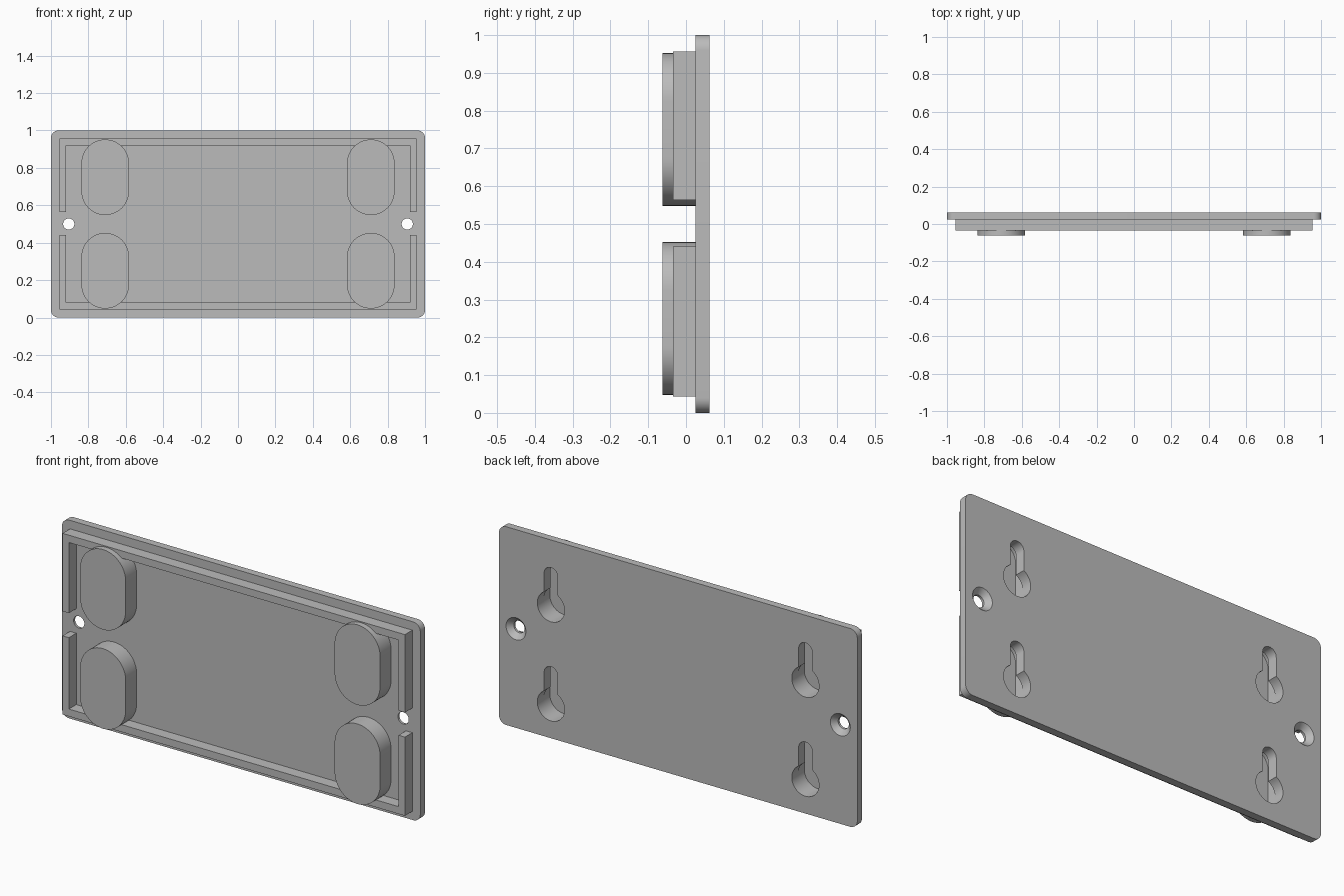
import bpy, bmesh
from math import pi, cos, sin, asin

if "Cube" in bpy.data.objects:
    bpy.data.objects.remove(bpy.data.objects["Cube"], do_unlink=True)

grey = bpy.data.materials.new("Plain grey")
grey.use_nodes = True
colour = (0.5, 0.5, 0.5, 1)
grey.diffuse_color = colour
grey.node_tree.nodes["Principled BSDF"].inputs["Base Color"].default_value = colour

FRONT, RIM_FRONT, INNER, BACK = -0.0625, -0.034, 0.025, 0.0625


def arc(cx, cz, r, start, end, n=24):
    return [(cx + r * cos(start + (end - start) * i / n),
             cz + r * sin(start + (end - start) * i / n)) for i in range(n + 1)]


def circle(cx, cz, r, n=48):
    return arc(cx, cz, r, 0, 2 * pi, n)[:-1]


def stadium(cx, low, high, r):
    return arc(cx, high, r, 0, pi) + arc(cx, low, r, pi, 2 * pi)


def loft(name, *rings):
    """Solid through matching x-z outlines placed at rising depths y."""
    bm = bmesh.new()
    loops = [[bm.verts.new((x, y, z)) for x, z in pts] for pts, y in rings]
    for a, b in zip(loops, loops[1:]):
        for i in range(len(a)):
            j = (i + 1) % len(a)
            bm.faces.new((a[i], a[j], b[j], b[i]))
    bm.faces.new(loops[0])
    bm.faces.new(loops[-1])
    bmesh.ops.recalc_face_normals(bm, faces=bm.faces)
    mesh = bpy.data.meshes.new(name)
    bm.to_mesh(mesh)
    bm.free()
    mesh.materials.append(grey)
    obj = bpy.data.objects.new(name, mesh)
    bpy.context.collection.objects.link(obj)
    return obj


def select(obj):
    bpy.ops.object.select_all(action="DESELECT")
    obj.select_set(True)
    bpy.context.view_layer.objects.active = obj


def cut(obj, cutter):
    select(obj)
    mod = obj.modifiers.new("cut", "BOOLEAN")
    mod.operation = "DIFFERENCE"
    mod.solver = "EXACT"
    mod.object = cutter
    bpy.ops.object.modifier_apply(modifier=mod.name)


parts, cutters = [], []

# Back plate with rounded corners
R = 0.04
corners = [(1 - R, 1 - R), (R - 1, 1 - R), (R - 1, R), (1 - R, R)]
outline = [p for k, (x, z) in enumerate(corners)
           for p in arc(x, z, R, k * pi / 2, (k + 1) * pi / 2, 8)]
plate = loft("back_plate", (outline, INNER), (outline, BACK))
parts.append(plate)

# Raised rim in two halves, leaving a gap at each screw hole
for name, edge, inside, end in (("upper_rim", 0.957, 0.92, 0.564),
                                ("lower_rim", 0.043, 0.08, 0.44)):
    half = [(0.955, end), (0.955, edge), (-0.955, edge), (-0.955, end),
            (-0.92, end), (-0.92, inside), (0.92, inside), (0.92, end)]
    parts.append(loft(name, (half, RIM_FRONT), (half, INNER)))

# Hollow bosses with keyhole slots opening at the back
for side, x in (("left", 0.71), ("right", -0.71)):
    for level, z in (("upper", 0.75), ("lower", 0.25)):
        shape = stadium(x, z - 0.075, z + 0.075, 0.127)
        boss = loft(f"{level}_{side}_boss", (shape, FRONT), (shape, INNER + 0.005))
        big, small = 0.076, 0.038
        a = asin(small / big)
        keyhole = (arc(x, z + 0.073, small, 0, pi)
                   + arc(x, z - 0.087, big, pi / 2 + a, 2 * pi + pi / 2 - a, 40))
        key_cutter = loft("keyhole_cutter", (keyhole, -0.02), (keyhole, 0.08))
        pocket = stadium(x, z - 0.087, z + 0.073, 0.078)
        pocket_cutter = loft("pocket_cutter", (pocket, -0.04), (pocket, 0.01))
        cut(plate, key_cutter)
        cut(boss, key_cutter)
        cut(boss, pocket_cutter)
        cutters += [key_cutter, pocket_cutter]
        parts.append(boss)

# Countersunk screw holes
for x in (0.905, -0.905):
    hole, wide = circle(x, 0.5, 0.03), circle(x, 0.5, 0.063)
    screw = loft("screw_cutter", (hole, 0), (hole, 0.037), (wide, 0.07))
    cut(plate, screw)
    cutters.append(screw)

for c in cutters:
    bpy.data.objects.remove(c, do_unlink=True)
for p in parts:
    select(p)
    bpy.ops.object.shade_smooth_by_angle(angle=pi / 6)
